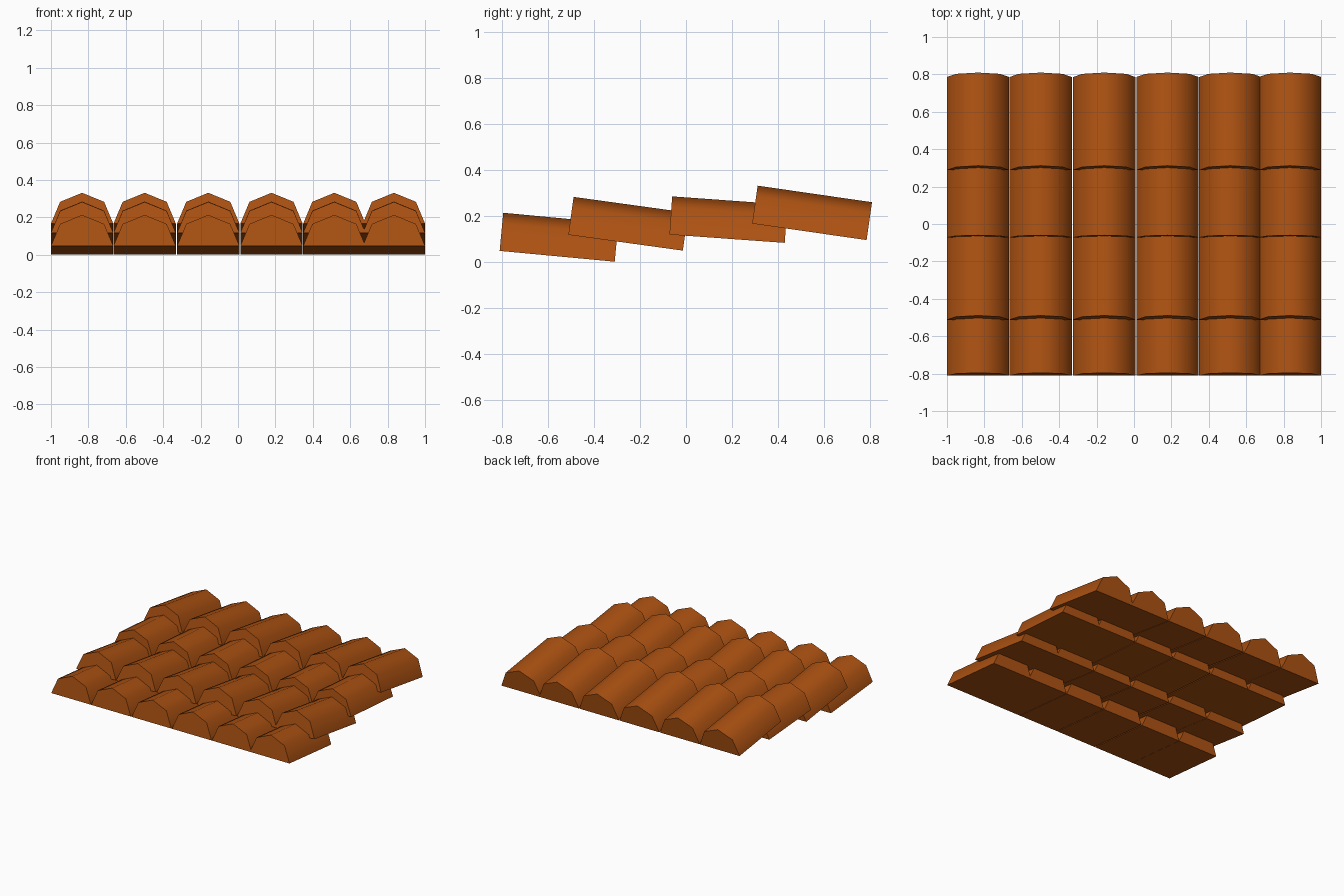
import bpy
import bmesh
from math import sin, cos, pi, atan2, radians

if "Cube" in bpy.data.objects:
    bpy.data.objects.remove(bpy.data.objects["Cube"])

R = 0.1665       # tile radius (half an octagon in section)
LENGTH = 0.503

clay = bpy.data.materials.new("clay")
clay.diffuse_color = (0.42, 0.085, 0.006, 1)
clay.use_nodes = True
clay.node_tree.nodes["Principled BSDF"].inputs["Base Color"].default_value = clay.diffuse_color


def tile_mesh():
    """Solid half-round tile running along +y, origin at the front base edge."""
    bm = bmesh.new()
    arc = [(R * cos(i * pi / 4), R * sin(i * pi / 4)) for i in range(5)]
    front = bm.faces.new([bm.verts.new((x, 0, z)) for x, z in arc])
    back = bmesh.ops.extrude_face_region(bm, geom=[front], use_keep_orig=True)
    moved = [v for v in back["geom"] if isinstance(v, bmesh.types.BMVert)]
    bmesh.ops.translate(bm, verts=moved, vec=(0, LENGTH, 0))
    bmesh.ops.recalc_face_normals(bm, faces=bm.faces)
    mesh = bpy.data.meshes.new("roof_tile")
    bm.to_mesh(mesh)
    bm.free()
    mesh.materials.append(clay)
    return mesh


# Courses: front base (y, z) and back base (y, z) of each overlapping row
courses = [
    ((-0.811, 0.048), (-0.310, 0.001)),
    ((-0.512, 0.118), (-0.012, 0.049)),
    ((-0.072, 0.119), (0.430, 0.083)),
    ((0.288, 0.167), (0.786, 0.095)),
]
# Slightly uneven column spacing
columns = [-0.8335, -0.499, -0.159, 0.179, 0.515, 0.8335]

mesh = tile_mesh()
tiles = []
for r, ((y0, z0), (y1, z1)) in enumerate(courses):
    for c, x in enumerate(columns):
        tile = bpy.data.objects.new(f"roof_tile_row{r + 1}_col{c + 1}", mesh)
        tile.location = (x, y0, z0)
        tile.rotation_euler.x = atan2(z1 - z0, y1 - y0)
        bpy.context.collection.objects.link(tile)
        tiles.append(tile)

# Smooth the curved top, keep the ends and base edges crisp
tiles[0].select_set(True)
bpy.context.view_layer.objects.active = tiles[0]
bpy.ops.object.shade_smooth_by_angle(angle=radians(60))
